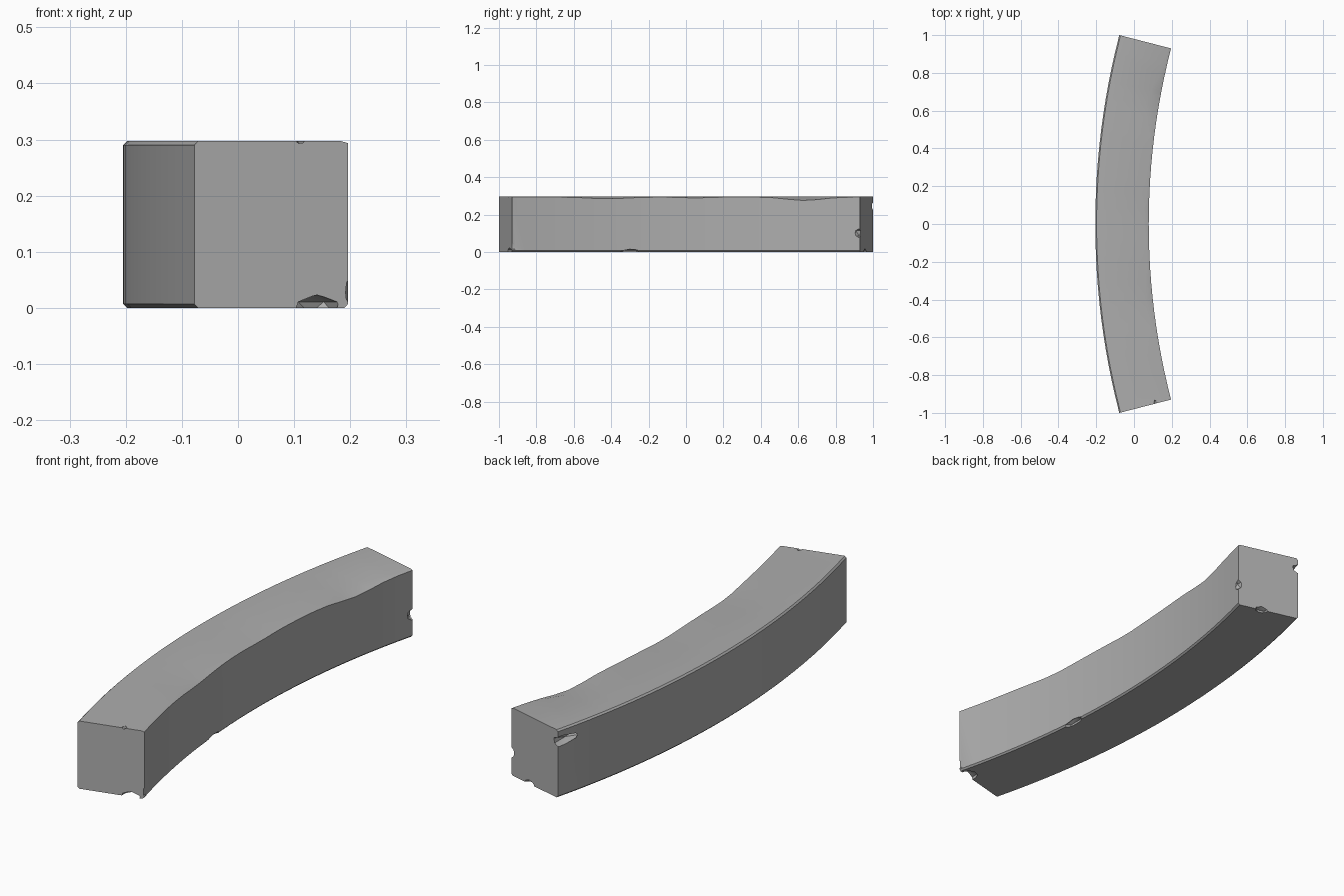
import bpy, bmesh
from math import sin, cos, exp, radians
from mathutils import Vector

if "Cube" in bpy.data.objects:
    bpy.data.objects.remove(bpy.data.objects["Cube"])

# One stone-grey material
stone = bpy.data.materials.new("concrete_grey")
stone.use_nodes = True
grey = (0.42, 0.42, 0.42, 1)
stone.diffuse_color = grey
stone.node_tree.nodes["Principled BSDF"].inputs["Base Color"].default_value = grey

CENTRE_X, OUTER, WIDTH, HEIGHT = 3.795, 4.0, 0.283, 0.297
SPAN, STEPS, EDGE = radians(14.48), 24, 0.007


def bump(y, at, size):
    return exp(-((y - at) / size) ** 2)


def section(angle):
    """Cross-section of the curb, with worn upper edges, at an angle on the arc."""
    y = OUTER * sin(angle)
    worn = 0.012 + 0.06 * bump(y, 0.68, 0.14) + 0.03 * bump(y, -0.45, 0.15) + 0.015 * bump(y, 0.05, 0.1)
    drop = worn * 0.3
    e, w, h = EDGE, WIDTH, HEIGHT
    profile = [(0, e), (e, 0), (w - e, 0), (w, e),
               (w, h - drop), (w - worn, h), (e, h), (0, h - e)]
    return [Vector((CENTRE_X - (OUTER - u) * cos(angle), (OUTER - u) * sin(angle), z))
            for u, z in profile]


# Curved body lofted along the arc
bm = bmesh.new()
rings = [[bm.verts.new(p) for p in section(SPAN * (2 * i / STEPS - 1))] for i in range(STEPS + 1)]
for a, b in zip(rings, rings[1:]):
    for i in range(len(a)):
        j = (i + 1) % len(a)
        bm.faces.new((a[i], a[j], b[j], b[i]))
bm.faces.new(rings[0])
bm.faces.new(rings[-1])
bmesh.ops.recalc_face_normals(bm, faces=bm.faces[:])
mesh = bpy.data.meshes.new("curved_curb")
bm.to_mesh(mesh)
bm.free()
mesh.materials.append(stone)
curb = bpy.data.objects.new("curved_curb", mesh)
bpy.context.collection.objects.link(curb)

# Broken chips along the ends and lower edges: position, size
chips = [
    ((0.205, 0.925, 0.10), (0.030, 0.030, 0.030)),
    ((-0.085, 1.00, 0.245), (0.035, 0.150, 0.024)),
    ((0.09, 0.96, 0.0), (0.035, 0.030, 0.018)),
    ((0.14, -0.94, 0.0), (0.045, 0.050, 0.024)),
    ((0.205, -0.92, 0.03), (0.016, 0.050, 0.033)),
    ((0.085, -0.30, 0.0), (0.018, 0.060, 0.018)),
    ((0.11, -0.945, 0.30), (0.010, 0.015, 0.010)),
]
cutters = []
for place, size in chips:
    bpy.ops.mesh.primitive_ico_sphere_add(subdivisions=1, radius=1, location=place)
    cutter = bpy.context.object
    cutter.name = "chip_cutter"
    cutter.scale = size
    cutter.hide_render = True
    cutter.data.materials.append(stone)
    cut = curb.modifiers.new("chip", "BOOLEAN")
    cut.operation = "DIFFERENCE"
    cut.object = cutter
    cutters.append(cutter)

# Bake the chips into the body and drop the cutters
bpy.context.view_layer.update()
baked = bpy.data.meshes.new_from_object(curb.evaluated_get(bpy.context.evaluated_depsgraph_get()))
curb.modifiers.clear()
curb.data = baked
for cutter in cutters:
    bpy.data.objects.remove(cutter)

# Soft faces with crisp edges
bpy.ops.object.select_all(action="DESELECT")
curb.select_set(True)
bpy.context.view_layer.objects.active = curb
bpy.ops.object.shade_smooth_by_angle(angle=radians(30))
